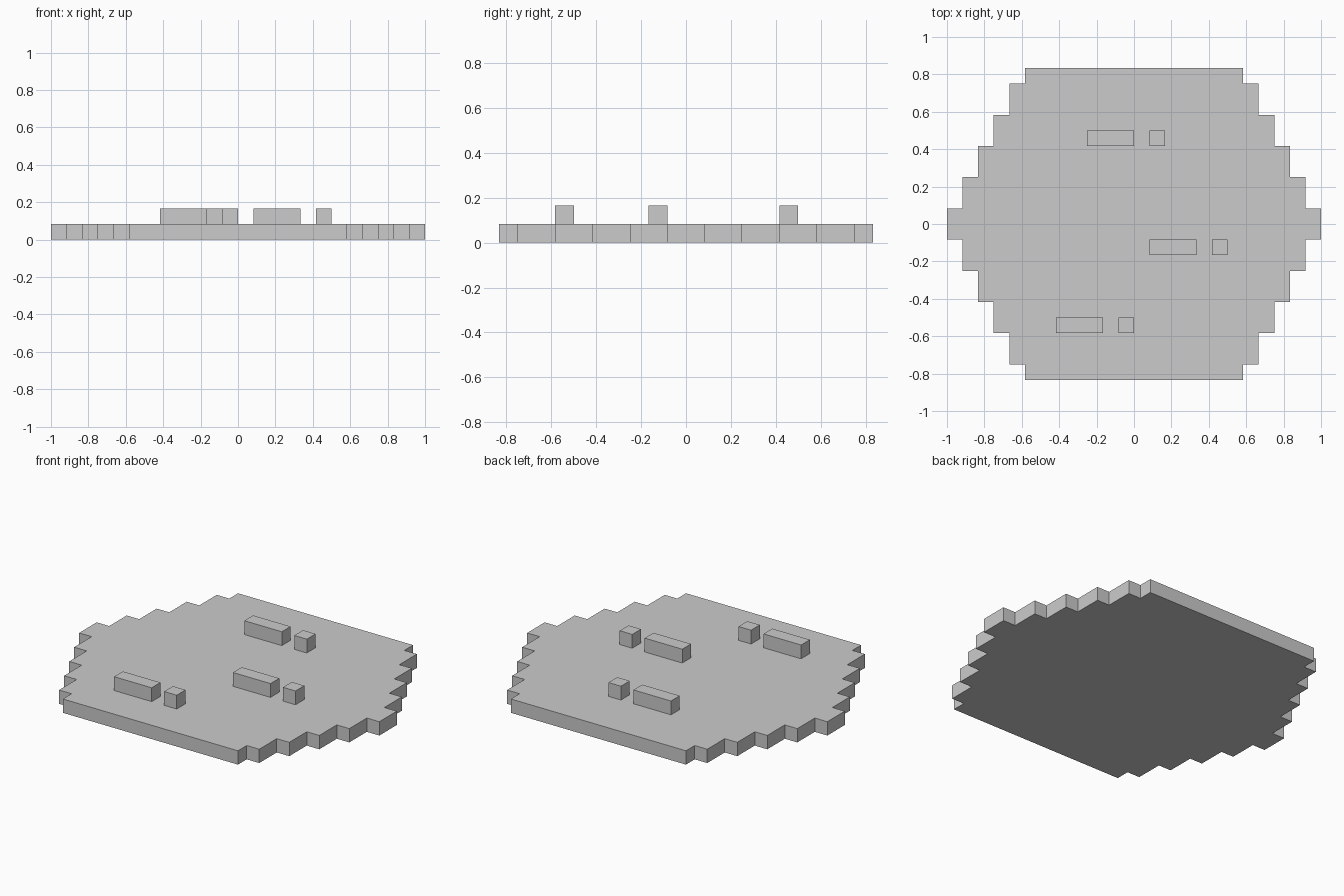
import bpy
import bmesh

U = 1 / 12  # one grid cell

cube = bpy.data.objects.get("Cube")
if cube:
    bpy.data.objects.remove(cube, do_unlink=True)

grey = bpy.data.materials.new("light_grey")
grey.use_nodes = True
color = (0.6, 0.6, 0.6, 1)
grey.diffuse_color = color
grey.node_tree.nodes["Principled BSDF"].inputs["Base Color"].default_value = color


def prism(name, outline, bottom, top):
    """Extrude an outline given in grid cells from bottom to top."""
    bm = bmesh.new()
    base = bm.faces.new([bm.verts.new((x * U, y * U, bottom * U)) for x, y in outline])
    result = bmesh.ops.extrude_face_region(bm, geom=[base], use_keep_orig=True)
    for item in result["geom"]:
        if isinstance(item, bmesh.types.BMVert):
            item.co.z = top * U
    bmesh.ops.recalc_face_normals(bm, faces=bm.faces)
    mesh = bpy.data.meshes.new(name)
    bm.to_mesh(mesh)
    bm.free()
    mesh.materials.append(grey)
    obj = bpy.data.objects.new(name, mesh)
    bpy.context.collection.objects.link(obj)


# Stepped plate: one quarter of the outline, mirrored to the other three
quarter = []
low = 0
for half_width, high in zip(range(12, 6, -1), (1, 3, 5, 7, 9, 10)):
    if low:
        quarter.append((half_width, low))
    quarter.append((half_width, high))
    low = high
right_half = [(x, -y) for x, y in reversed(quarter)] + quarter
prism("stepped_plate", right_half + [(-x, y) for x, y in reversed(right_half)], 0, 1)

# Three pairs on top: a long bar followed by a small block
for label, x, y in (("back", -3, 5), ("middle", 1, -2), ("front", -5, -7)):
    for part, start, end in (("bar", x, x + 3), ("block", x + 4, x + 5)):
        prism(f"{label}_{part}", [(start, y), (end, y), (end, y + 1), (start, y + 1)], 1, 2)
